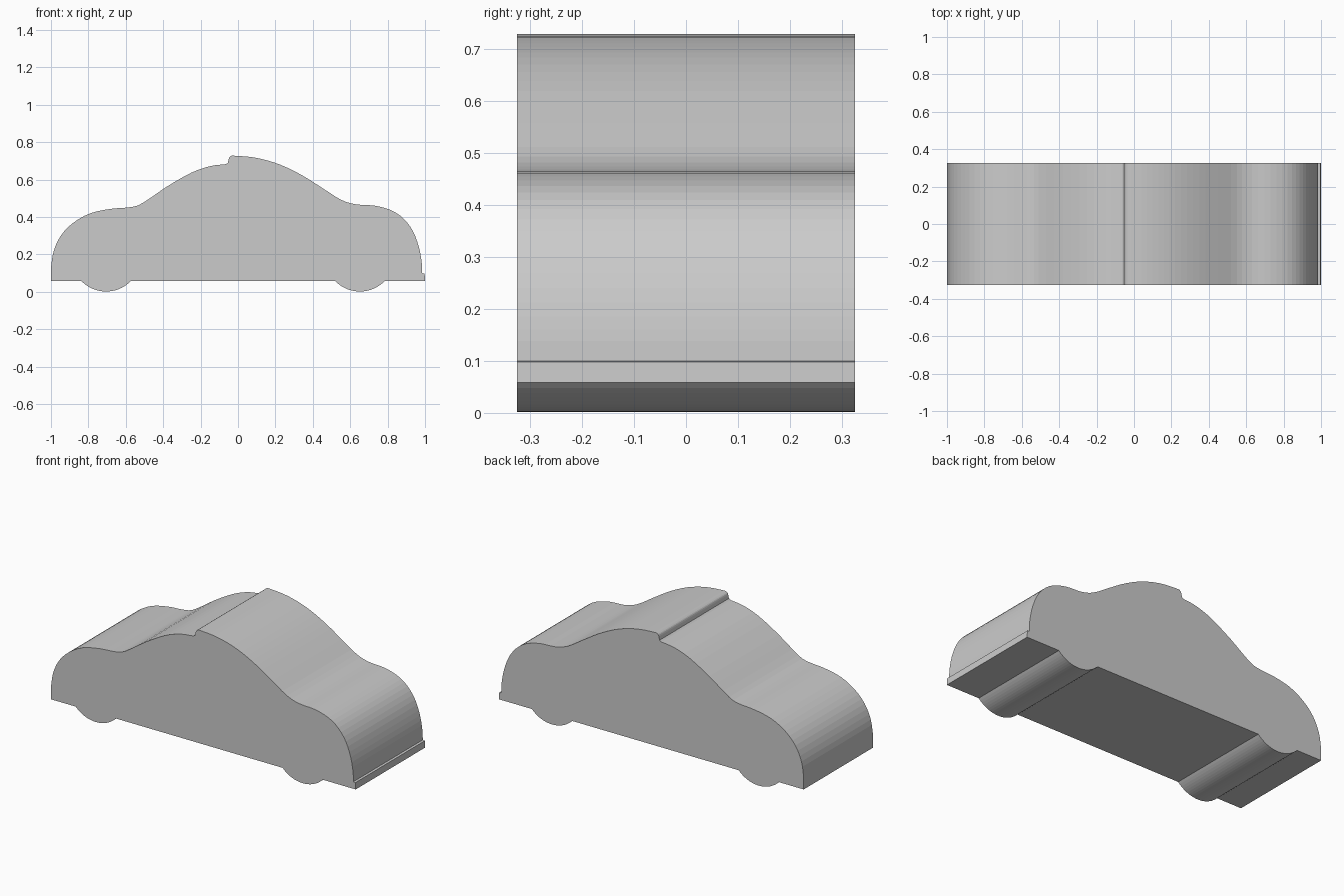
import bpy, bmesh
from math import sin, cos, asin
from mathutils import Vector

if "Cube" in bpy.data.objects:
    bpy.data.objects.remove(bpy.data.objects["Cube"])

HALF_WIDTH = 0.325
FLOOR = 0.058


def smooth(points, steps=3):
    """Catmull-Rom curve through the given points."""
    p = [Vector(q) for q in points]
    p = [2 * p[0] - p[1]] + p + [2 * p[-1] - p[-2]]
    out = []
    for a, b, c, d in zip(p, p[1:], p[2:], p[3:]):
        for i in range(steps):
            t = i / steps
            out.append(0.5 * (2 * b + (c - a) * t + (2 * a - 5 * b + 4 * c - d) * t * t
                              + (3 * b - a - 3 * c + d) * t ** 3))
    return out + [p[-2]]


def wheel_arc(cx, half=0.132, segments=20):
    """Visible lower part of a wheel, running right to left."""
    sag = FLOOR - 0.002
    r = (half * half + sag * sag) / (2 * sag)
    a = asin(half / r)
    cz = 0.002 + r
    angles = [a - 2 * a * i / segments for i in range(segments + 1)]
    return [Vector((cx + r * sin(t), cz - r * cos(t))) for t in angles]


# Rear deck and rear window
rear = smooth([(-1, 0.13), (-0.985, 0.22), (-0.945, 0.304), (-0.88, 0.37), (-0.79, 0.42),
               (-0.68, 0.444), (-0.575, 0.453), (-0.51, 0.475), (-0.38, 0.563),
               (-0.25, 0.637), (-0.15, 0.672), (-0.065, 0.683)])
# Small step up to the roof
step = smooth([(-0.054, 0.69), (-0.047, 0.718), (-0.035, 0.728)])
# Roof, windscreen, bonnet and nose
front = smooth([(-0.02, 0.728), (0.07, 0.721), (0.16, 0.702), (0.25, 0.67), (0.35, 0.619), (0.45, 0.556),
                (0.55, 0.493), (0.63, 0.468), (0.73, 0.461), (0.82, 0.436),
                (0.885, 0.392), (0.935, 0.325), (0.967, 0.24), (0.982, 0.16), (0.985, 0.1)])
# Bumper lip, floor and wheels close the outline
lower = [Vector(q) for q in [(0.998, 0.098), (1, FLOOR)]]
lower += wheel_arc(0.652) + wheel_arc(-0.705) + [Vector((-1, FLOOR))]
outline = rear + step + front + lower

# Extrude the side profile across the width
bm = bmesh.new()
side = bm.faces.new([bm.verts.new((p.x, -HALF_WIDTH, p.y)) for p in outline])
ext = bmesh.ops.extrude_face_region(bm, geom=[side])
moved = [v for v in ext["geom"] if isinstance(v, bmesh.types.BMVert)]
bmesh.ops.translate(bm, verts=moved, vec=(0, 2 * HALF_WIDTH, 0))
if not any(len(f.verts) > 4 and f.calc_center_median().y < 0 for f in bm.faces):
    bm.faces.new([v for v in side.verts])
bmesh.ops.recalc_face_normals(bm, faces=bm.faces)
mesh = bpy.data.meshes.new("car_body")
bm.to_mesh(mesh)
bm.free()
body = bpy.data.objects.new("car_body", mesh)
bpy.context.collection.objects.link(body)
